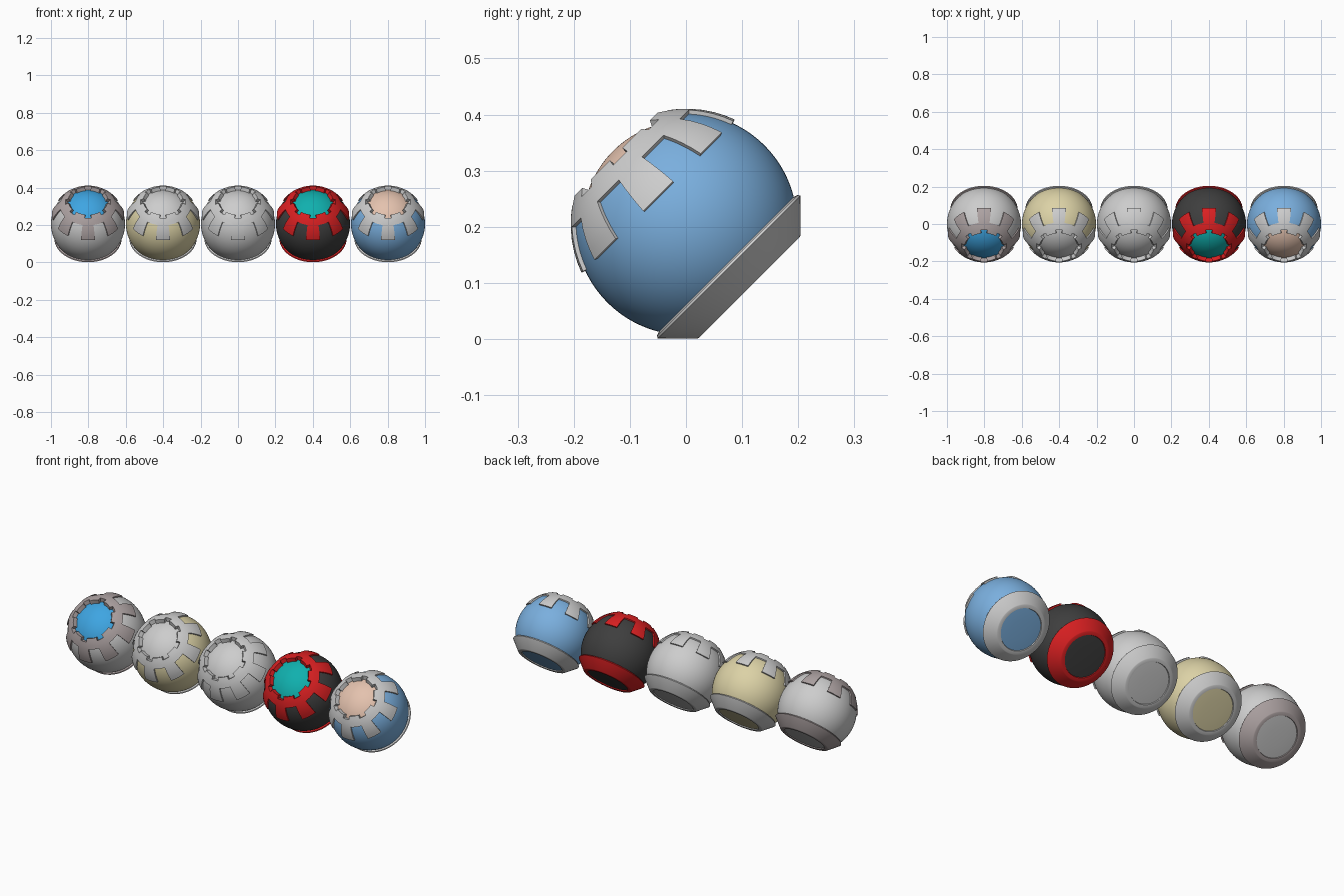
import bpy, bmesh, math
from mathutils import Matrix

if "Cube" in bpy.data.objects:
    bpy.data.objects.remove(bpy.data.objects["Cube"])

R, SPACING, CZ = 0.198, 0.401, 0.205
SEG = 128


def mat(name, srgb):
    m = bpy.data.materials.new(name)
    lin = [((c / 255 + 0.055) / 1.055) ** 2.4 for c in srgb]
    m.diffuse_color = (*lin, 1)
    m.use_nodes = True
    m.node_tree.nodes["Principled BSDF"].inputs["Base Color"].default_value = m.diffuse_color
    return m


light = mat("light_grey", (205, 205, 205))
warm = mat("warm_grey", (174, 163, 163))
sky = mat("bright_blue", (62, 165, 226))
sand = mat("sand", (220, 210, 166))
dark = mat("charcoal", (62, 62, 62))
red = mat("red", (220, 32, 34))
teal = mat("teal", (16, 176, 174))
blue = mat("soft_blue", (122, 175, 222))
peach = mat("peach", (228, 194, 174))


def finish(bm, name, material, x):
    bmesh.ops.recalc_face_normals(bm, faces=bm.faces)
    me = bpy.data.meshes.new(name)
    bm.to_mesh(me)
    bm.free()
    ob = bpy.data.objects.new(name, me)
    bpy.context.collection.objects.link(ob)
    me.materials.append(material)
    # the ball axis leans 45 degrees toward the front
    ob.matrix_world = Matrix.Translation((x, 0, CZ)) @ Matrix.Rotation(math.radians(45), 4, 'X')
    bpy.ops.object.select_all(action='DESELECT')
    ob.select_set(True)
    bpy.context.view_layer.objects.active = ob
    bpy.ops.object.shade_smooth_by_angle(angle=math.radians(30))
    return ob


def lathe(name, profile, material, x):
    """Spin (radius, height) points around the ball axis."""
    bm = bmesh.new()
    vs = [bm.verts.new((r, 0, z)) for r, z in profile]
    es = [bm.edges.new(p) for p in zip(vs, vs[1:])]
    bmesh.ops.spin(bm, geom=vs + es, cent=(0, 0, 0), axis=(0, 0, 1),
                   angle=2 * math.pi, steps=64, use_merge=True)
    bmesh.ops.remove_doubles(bm, verts=bm.verts, dist=1e-5)
    return finish(bm, name, material, x)


def arc(radius, t0, t1, n):
    ts = [math.radians(t0 + (t1 - t0) * i / n) for i in range(n + 1)]
    return [(radius * math.sin(t), radius * math.cos(t)) for t in ts]


def gear(name, material, x, outer=0.2055, inner=0.182):
    """Spherical ring plate with eight outer teeth and eight inner notches."""
    rows = [31, 36, 41.5, 47, 53, 59, 64.5, 70]
    bm = bmesh.new()

    def grid(rad):
        return [[bm.verts.new((rad * math.sin(math.radians(t)) * math.cos(2 * math.pi * j / SEG),
                               rad * math.sin(math.radians(t)) * math.sin(2 * math.pi * j / SEG),
                               rad * math.cos(math.radians(t)))) for j in range(SEG)] for t in rows]

    def solid(i, j):
        if not 0 <= i < len(rows) - 1:
            return False
        k = (j + 8) % 16          # tooth centre sits at k = 8
        if i == 0:
            return not 5 <= k < 11
        return i < 3 or 4 <= k < 12

    o, n = grid(outer), grid(inner)
    for i in range(len(rows) - 1):
        for j in range(SEG):
            if not solid(i, j):
                continue
            q = (j + 1) % SEG
            c = [(i, j), (i + 1, j), (i + 1, q), (i, q)]
            bm.faces.new([o[a][b] for a, b in c])
            bm.faces.new([n[a][b] for a, b in reversed(c)])
            # side walls where the neighbouring cell is empty
            for s, nb in enumerate([(i, j - 1), (i + 1, j), (i, q), (i - 1, j)]):
                if not solid(*nb):
                    (a, b), (d, e) = c[s], c[(s + 1) % 4]
                    bm.faces.new([o[a][b], n[a][b], n[d][e], o[d][e]])
    bmesh.ops.delete(bm, geom=[v for v in bm.verts if not v.link_faces], context='VERTS')
    return finish(bm, name, material, x)


# (shell, ring and band, front cap) colours from left to right
balls = [(light, warm, sky), (sand, light, light), (light, light, light),
         (dark, red, teal), (blue, light, peach)]
for i, (shell, trim, cap) in enumerate(balls):
    x, tag = (i - 2) * SPACING, f"_{i + 1}"
    # main shell, ending inside the rear band
    lathe("ball_shell" + tag, arc(R, 40, 130, 36), shell, x)
    # recessed front dome
    lathe("front_cap" + tag, arc(0.184, 0, 41, 14), cap, x)
    gear("toothed_ring" + tag, trim, x)
    # rear band with a straight bevelled outside
    lathe("rear_band" + tag, [(0.160, -0.098), (0.169, -0.1015), (0.177, -0.104), (0.180, -0.109),
                              (0.131, -0.158), (0.127, -0.160), (0.110, -0.160), (0.108, -0.154)], trim, x)
    # rear disc
    lathe("rear_disc" + tag, [(0.0, -0.158), (0.05, -0.1575), (0.085, -0.1565), (0.109, -0.155)], shell, x)
